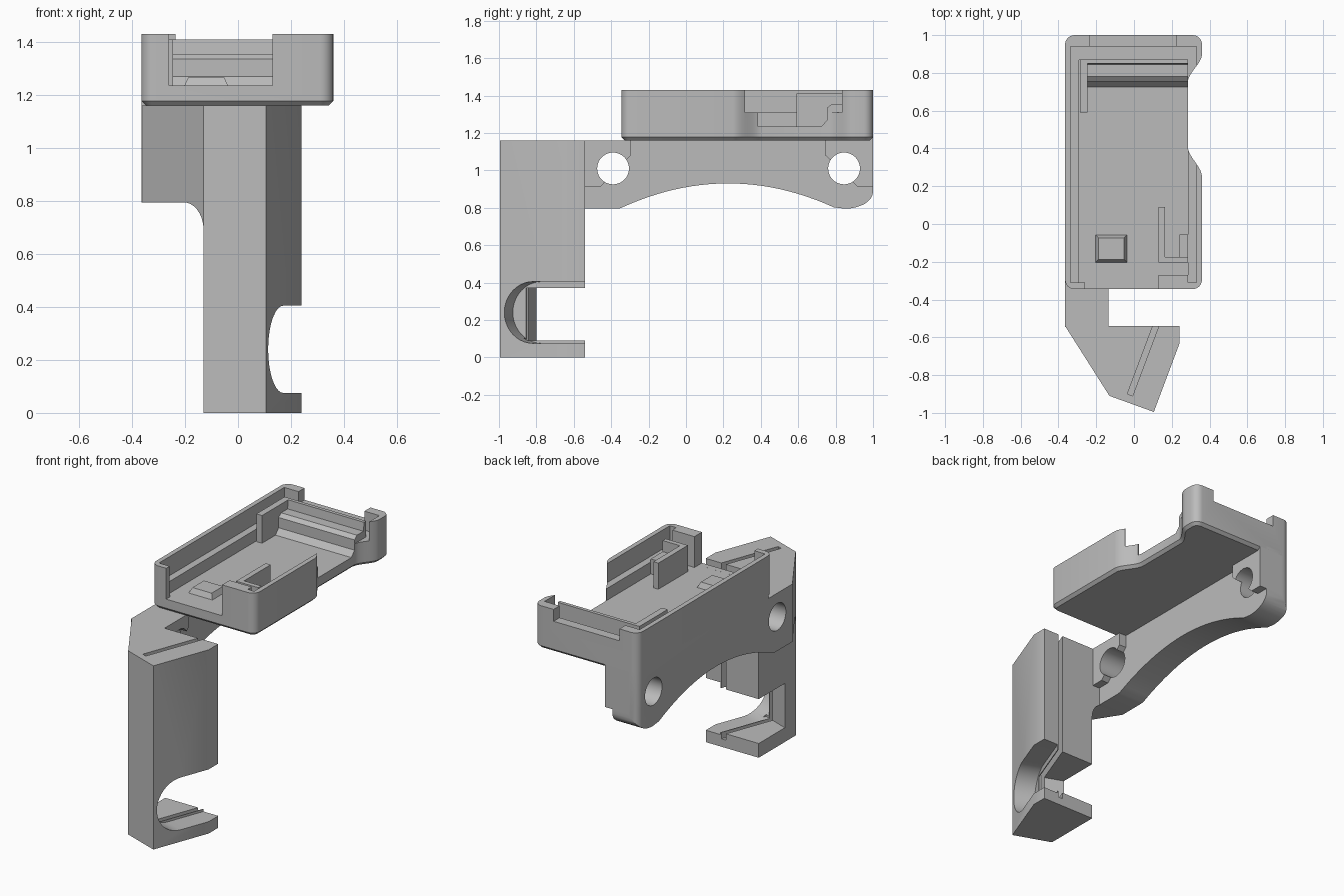
import bpy, bmesh, math
from mathutils import Vector

if "Cube" in bpy.data.objects:
    bpy.data.objects.remove(bpy.data.objects["Cube"])

grey = bpy.data.materials.new("grey plastic")
grey.diffuse_color = (0.5, 0.5, 0.5, 1)
grey.use_nodes = True
grey.node_tree.nodes["Principled BSDF"].inputs["Base Color"].default_value = grey.diffuse_color

X, Y, Z = Vector((1, 0, 0)), Vector((0, 1, 0)), Vector((0, 0, 1))


def prism(name, pts, u, v, w, a, b, origin=(0, 0, 0)):
    """Extrude a (u, v) profile along w from a to b."""
    bm = bmesh.new()
    o = Vector(origin)
    rings = [[bm.verts.new(o + u * p + v * q + w * h) for p, q in pts] for h in (a, b)]
    bm.faces.new(rings[0])
    bm.faces.new(rings[1])
    n = len(pts)
    for i in range(n):
        j = (i + 1) % n
        bm.faces.new((rings[0][i], rings[0][j], rings[1][j], rings[1][i]))
    bmesh.ops.recalc_face_normals(bm, faces=bm.faces)
    me = bpy.data.meshes.new(name)
    bm.to_mesh(me)
    bm.free()
    ob = bpy.data.objects.new(name, me)
    bpy.context.collection.objects.link(ob)
    me.materials.append(grey)
    return ob


def box(name, x0, x1, y0, y1, z0, z1):
    return prism(name, [(x0, y0), (x1, y0), (x1, y1), (x0, y1)], X, Y, Z, z0, z1)


def apply(ob, mod):
    bpy.context.view_layer.objects.active = ob
    bpy.ops.object.modifier_apply(modifier=mod.name)


def boolean(ob, *others, op='DIFFERENCE'):
    for c in others:
        m = ob.modifiers.new("bool", 'BOOLEAN')
        m.operation, m.object, m.solver = op, c, 'EXACT'
        apply(ob, m)
        bpy.data.objects.remove(c)


def arc(cx, cy, rx, ry, a0, a1, n=10):
    out = []
    for i in range(n + 1):
        a = math.radians(a0 + (a1 - a0) * i / n)
        out.append((cx + rx * math.cos(a), cy + ry * math.sin(a)))
    return out


def s_curve(x0, y0, x1, y1, n=10):
    out = []
    for i in range(n + 1):
        t = i / n
        out.append((x0 + (x1 - x0) * t * t * (3 - 2 * t), y0 + (y1 - y0) * t))
    return out


# Tray outline with rounded corners and a waist on the right side
R = 0.05
outline = (arc(-0.365 + R, -0.345 + R, R, R, 180, 270, 6)
           + arc(0.36 - R, -0.345 + R, R, R, 270, 360, 6)
           + s_curve(0.36, 0.25, 0.285, 0.41) + s_curve(0.285, 0.75, 0.36, 0.9)
           + arc(0.36 - R, 1 - R, R, R, 0, 90, 6)
           + arc(-0.365 + R, 1 - R, R, R, 90, 180, 6))
tray = prism("tray", outline, X, Y, Z, 1.16, 1.43)

# Chamfer along the lower rim
bm = bmesh.new()
bm.from_mesh(tray.data)
rim = [e for e in bm.edges if all(v.co.z < 1.17 for v in e.verts)]
bmesh.ops.bevel(bm, geom=rim, offset=0.018, segments=1, affect='EDGES')
bm.to_mesh(tray.data)
bm.free()

# Hollow with a ledge, front and rear gaps, stepped side opening
side_gap = [(0.315, 1.5), (0.315, 1.31), (0.385, 1.31), (0.385, 1.235), (0.72, 1.235),
            (0.755, 1.27), (0.755, 1.34), (0.825, 1.34), (0.825, 1.5)]
boolean(tray,
        box("cut", -0.335, 0.33, -0.31, 0.94, 1.31, 1.5),
        box("cut", -0.29, 0.2851, -0.309, 0.869, 1.235, 1.5),
        box("cut", -0.26, 0.13, -0.4, -0.3, 1.2352, 1.5),
        box("cut", -0.235, 0.225, 0.93, 1.1, 1.355, 1.5),
        prism("cut", side_gap, Y, Z, X, 0.2849, 0.45))

# Stepped rest and thin walls at the rear of the tray
prism("rear_rest", [(0.72, 1.23), (0.755, 1.27), (0.755, 1.335), (0.78, 1.355), (0.845, 1.355),
                    (0.85, 1.41), (0.872, 1.41), (0.872, 1.23)], Y, Z, X, -0.285, 0.285)
box("rear_side_wall", -0.285, -0.245, 0.59, 0.872, 1.23, 1.41)

# Front corner block, bracket and raised pad on the tray floor
box("front_block", 0.13, 0.285, -0.32, -0.27, 1.23, 1.43)
box("bracket_wall", 0.13, 0.165, -0.205, 0.09, 1.23, 1.40)
box("bracket_end", 0.13, 0.285, -0.205, -0.175, 1.23, 1.40)
box("bracket_return", 0.24, 0.285, -0.205, -0.055, 1.23, 1.33)
pad = box("floor_pad", -0.205, -0.035, -0.205, -0.055, 1.23, 1.268)
for v in pad.data.vertices:
    if v.co.z > 1.25:
        v.co.x += 0.018 if v.co.x < -0.12 else -0.018
        v.co.y += 0.018 if v.co.y < -0.13 else -0.018

# Arched side plate under the left wall
arch = []
for i in range(25):
    y = -0.35 + 1.14 * i / 24
    arch.append((y, 0.93 - 0.13 * ((y - 0.225) / 0.57) ** 2))
plate_profile = ([(-0.3, 1.16), (-0.545, 1.16), (-0.545, 0.795), (-0.37, 0.795)] + arch
                 + arc(0.85, 0.885, 0.15, 0.09, 270, 360, 8) + [(1.0, 1.2), (-0.3, 1.2)])
plate = prism("arched_plate", plate_profile, Y, Z, X, -0.365, -0.185)

# Thicker pads beside the two bolt holes
front_pad = [(-0.545, 1.16), (-0.295, 1.16), (-0.295, 1.08), (-0.46, 0.91), (-0.545, 0.91)]
rear_pad = [(0.745, 1.18), (1.0, 1.18), (1.0, 0.91), (0.92, 0.91), (0.745, 1.08)]
boolean(plate, prism("add", front_pad, Y, Z, X, -0.3, -0.135),
        prism("add", rear_pad, Y, Z, X, -0.3, -0.135), op='UNION')
round_edge = [(-0.365, -0.6), (0, -0.6), (0, 1.0)] + arc(-0.365 + R, 1 - R, R, R, 90, 180, 6)
boolean(plate, prism("keep", round_edge, X, Y, Z, 0.5, 1.5), op='INTERSECT')
boolean(plate, *[prism("cut", arc(y, 1.01, 0.085, 0.085, 0, 351, 39), Y, Z, X, -0.5, 0.0)
                 for y in (-0.39, 0.845)])

# Upright leg
foot = [(-0.365, -0.54), (-0.13, -0.91), (0.105, -0.995), (0.24, -0.635), (0.24, -0.54)]
leg = prism("upright_leg", foot, X, Y, Z, 0, 1.16)
under = ([(-0.6, 0.795), (-0.6, -0.1), (-0.13, -0.1)]
         + arc(-0.205, 0.69, 0.075, 0.105, 0, 90, 10))

# Slot and side window follow the slanted face of the leg
t = Vector((0.351, 0.936, 0))
d = Vector((-0.936, 0.351, 0))
corner = (0.105, -0.995, 0)
u_shape = [(0.9, 0.075), (0.9, 0.405)] + arc(0.19, 0.24, 0.165, 0.165, 90, 270, 20)
inner = [(0.1, 0.09), (0.9, 0.09), (0.9, 0.37), (0.1, 0.37)]
slot = [(0.04, 0.05), (0.9, 0.05), (0.9, 1.3), (0.04, 1.3)]
boolean(leg, prism("cut", under, X, Z, Y, -1.1, -0.4),
        prism("cut", u_shape, t, Z, d, -0.3, 0.13, corner),
        prism("cut", inner, t, Z, d, 0.1, 0.6, corner),
        prism("cut", slot, t, Z, d, 0.135, 0.165, corner))

# Smooth the curved parts, keep edges crisp
for ob in (tray, plate, leg):
    bpy.ops.object.select_all(action='DESELECT')
    ob.select_set(True)
    bpy.context.view_layer.objects.active = ob
    bpy.ops.object.shade_smooth_by_angle(angle=math.radians(25))
